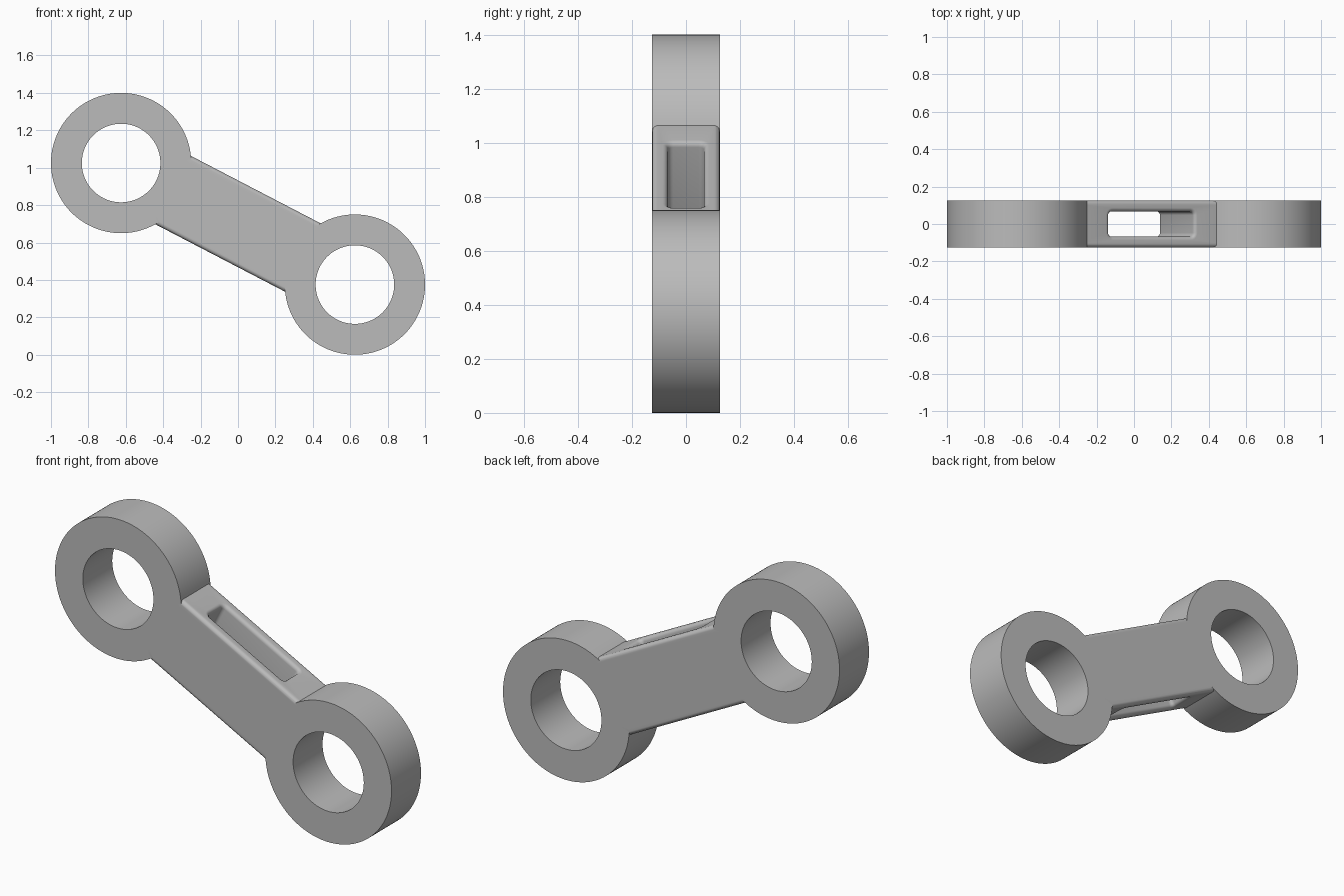
import bpy, bmesh
from math import sin, cos, pi, atan2, hypot
from mathutils import Matrix, Vector

cube = bpy.data.objects.get("Cube")
if cube:
    bpy.data.objects.remove(cube, do_unlink=True)

END_X, END_Z, MID_Z = 0.625, 0.325, 0.7   # eye centres relative to the middle
OUTER, HOLE, HALF_T = 0.375, 0.21, 0.125
BAR_H, BAR_L = 0.206, 0.45
SLOT_L, SLOT_W = 0.255, 0.067
FILLET, STEPS = 0.02, 5

grey = bpy.data.materials.new("plain grey")
grey.use_nodes = True
grey.diffuse_color = (0.5, 0.5, 0.5, 1)
grey.node_tree.nodes["Principled BSDF"].inputs["Base Color"].default_value = (0.5, 0.5, 0.5, 1)


def bridge_loops(name, loops, matrix):
    """Closed solid made by joining each loop to the next and the last to the first."""
    bm = bmesh.new()
    rows = [[bm.verts.new(p) for p in loop] for loop in loops]
    n = len(rows[0])
    for a, b in zip(rows, rows[1:] + rows[:1]):
        for i in range(n):
            j = (i + 1) % n
            bm.faces.new((a[i], a[j], b[j], b[i]))
    bm.transform(matrix)
    bmesh.ops.recalc_face_normals(bm, faces=bm.faces)
    mesh = bpy.data.meshes.new(name)
    bm.to_mesh(mesh)
    bm.free()
    mesh.materials.append(grey)
    obj = bpy.data.objects.new(name, mesh)
    bpy.context.collection.objects.link(obj)
    return obj


def circle(radius, y, count=128):
    return [Vector((radius * cos(2 * pi * i / count), y, radius * sin(2 * pi * i / count)))
            for i in range(count)]


def rounded_rect(half_l, half_w, r, z):
    pts = []
    for k, (sx, sy) in enumerate(((1, 1), (-1, 1), (-1, -1), (1, -1))):
        for i in range(STEPS + 1):
            a = pi / 2 * (k + i / STEPS)
            pts.append(Vector((sx * (half_l - r) + r * cos(a), sy * (half_w - r) + r * sin(a), z)))
    return pts


# Slotted bar: slot wall, rounded rim, flat edge, rounded outer edge, then mirrored
upper = []
for i in range(STEPS + 1):
    a = pi / 2 * i / STEPS
    grow = FILLET * (1 - cos(a))
    upper.append((SLOT_L + grow, SLOT_W + grow, 0.02 + grow, BAR_H - FILLET * (1 - sin(a))))
for i in range(STEPS + 1):
    a = pi / 2 * i / STEPS
    shrink = FILLET * (1 - sin(a))
    upper.append((BAR_L - shrink, HALF_T - shrink, 0.03 - shrink, BAR_H - FILLET * (1 - cos(a))))
lower = [(l, w, r, -z) for l, w, r, z in reversed(upper)]
tilt = Matrix.Translation((0, 0, MID_Z)) @ Matrix.Rotation(atan2(END_Z, END_X), 4, 'Y')
arm = bridge_loops("link_arm", [rounded_rect(*p) for p in upper + lower], tilt)

# Ring eyes at both ends, merged into the bar
for side, label in ((-1, "upper_eye"), (1, "lower_eye")):
    section = ((OUTER, HALF_T), (OUTER, -HALF_T), (HOLE, -HALF_T), (HOLE, HALF_T))
    place = Matrix.Translation((side * END_X, 0, MID_Z - side * END_Z))
    eye = bridge_loops(label, [circle(r, y) for r, y in section], place)
    union = arm.modifiers.new(label, 'BOOLEAN')
    union.operation = 'UNION'
    union.solver = 'EXACT'
    union.object = eye
    bpy.context.view_layer.objects.active = arm
    bpy.ops.object.modifier_apply(modifier=union.name)
    bpy.data.objects.remove(eye, do_unlink=True)

bpy.ops.object.select_all(action='DESELECT')
arm.select_set(True)
bpy.context.view_layer.objects.active = arm
bpy.ops.object.shade_smooth_by_angle(angle=pi / 6)
